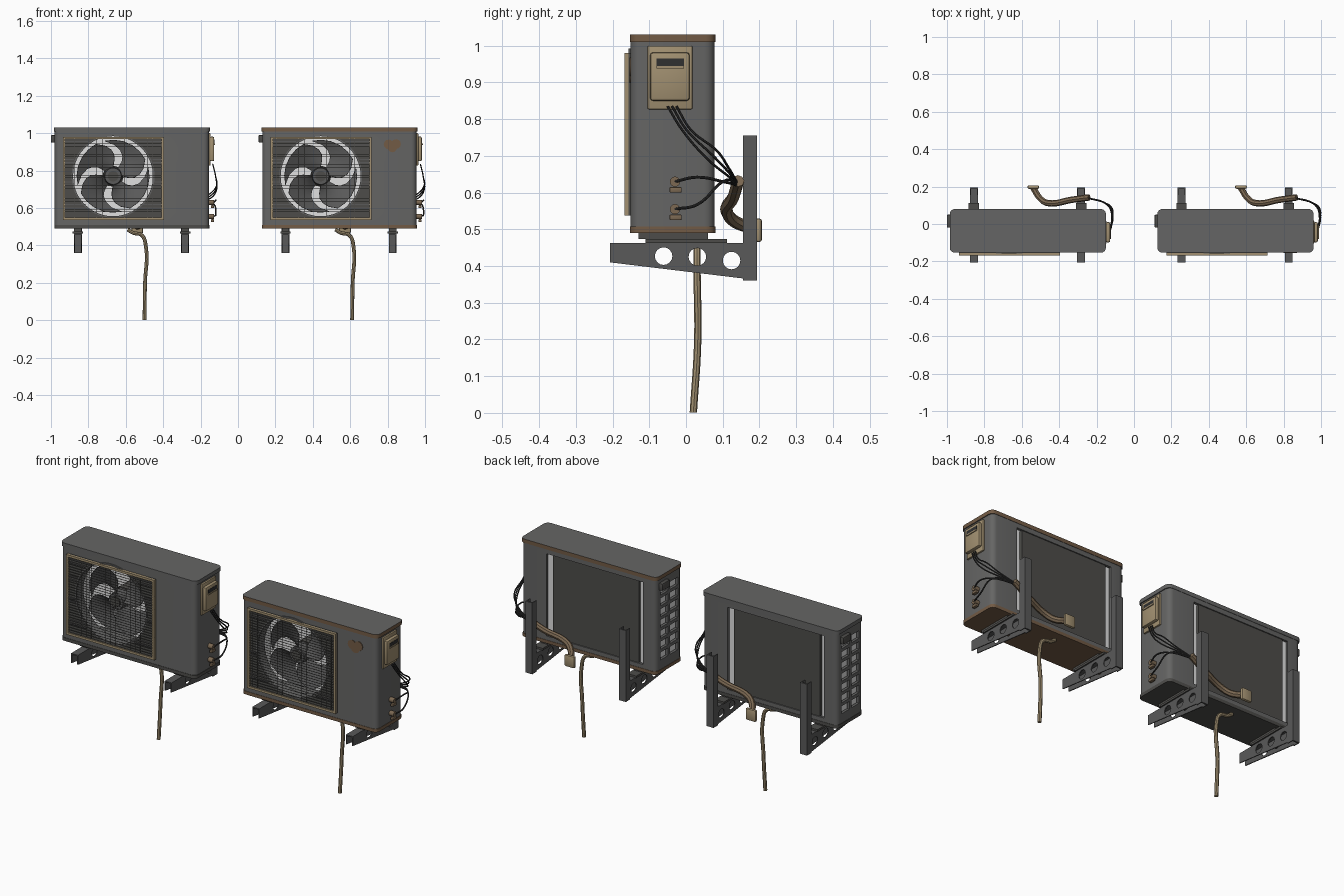
import bpy, bmesh, math
from mathutils import Matrix, Vector

old = bpy.data.objects.get("Cube")
if old:
    bpy.data.objects.remove(old, do_unlink=True)


def material(name, r, g, b):
    m = bpy.data.materials.new(name)
    m.use_nodes = True
    m.diffuse_color = (r, g, b, 1)
    m.node_tree.nodes["Principled BSDF"].inputs["Base Color"].default_value = (r, g, b, 1)
    return m


CASE = material("casing grey", .13, .13, .128)
DARK = material("dark panel grey", .075, .073, .068)
STEEL = material("bracket steel", .1, .1, .1)
TAN = material("aged tan", .36, .28, .165)
RUST = material("rust brown", .17, .105, .06)
COIL = material("pale coil", .75, .75, .75)
WRAP = material("pipe wrap", .2, .14, .085)
BLACK = material("black rubber", .03, .03, .03)

made = []
shift = 0.0


def finish(name, bm, mat):
    me = bpy.data.meshes.new(name)
    bmesh.ops.recalc_face_normals(bm, faces=bm.faces)
    bm.to_mesh(me)
    bm.free()
    me.materials.append(mat)
    ob = bpy.data.objects.new(name, me)
    bpy.context.collection.objects.link(ob)
    ob.location.x = shift
    made.append(ob)
    return ob


def add_box(bm, x, y, z):
    mat = Matrix.Translation([sum(r) / 2 for r in (x, y, z)]) @ Matrix.Diagonal(
        [abs(r[1] - r[0]) for r in (x, y, z)] + [1])
    return bmesh.ops.create_cube(bm, size=1, matrix=mat)["verts"]


def boxes(name, mat, *ranges, bevel=0, axis=None):
    """Join boxes given as (x, y, z) ranges; bevel all edges or those along one axis."""
    bm = bmesh.new()
    for r in ranges:
        add_box(bm, *r)
    if bevel:
        edges = [e for e in bm.edges if axis is None or
                 abs((e.verts[0].co - e.verts[1].co).normalized()[axis]) > .9]
        bmesh.ops.bevel(bm, geom=edges, offset=bevel, segments=4 if axis == 2 else 2,
                        affect='EDGES', profile=.5)
    return finish(name, bm, mat)


def cylinder(name, mat, c, r, depth, axis='Y', r2=None, sides=40):
    bm = bmesh.new()
    rot = Matrix.Rotation(math.pi / 2, 4, 'X' if axis == 'Y' else 'Y')
    bmesh.ops.create_cone(bm, cap_ends=True, segments=sides, radius1=r,
                          radius2=r if r2 is None else r2, depth=depth,
                          matrix=Matrix.Translation(c) @ rot)
    return finish(name, bm, mat)


def prism(name, mat, profile, x):
    """Extrude a (y, z) profile along x."""
    bm = bmesh.new()
    f = bm.faces.new([bm.verts.new((x[0], y, z)) for y, z in profile])
    ext = bmesh.ops.extrude_face_region(bm, geom=[f])["geom"]
    bmesh.ops.translate(bm, vec=(x[1] - x[0], 0, 0),
                        verts=[v for v in ext if isinstance(v, bmesh.types.BMVert)])
    return finish(name, bm, mat)


def bake(ob):
    bpy.context.view_layer.update()
    me = bpy.data.meshes.new_from_object(ob.evaluated_get(bpy.context.evaluated_depsgraph_get()))
    ob.modifiers.clear()
    return me


def cut(ob, *cutters):
    for c in cutters:
        mod = ob.modifiers.new("cut", 'BOOLEAN')
        mod.operation, mod.solver, mod.object = 'DIFFERENCE', 'EXACT', c
    ob.data = bake(ob)
    for c in cutters:
        made.remove(c)
        bpy.data.objects.remove(c, do_unlink=True)


def tube(name, mat, r, pts):
    cu = bpy.data.curves.new(name, 'CURVE')
    cu.dimensions, cu.bevel_depth, cu.bevel_resolution = '3D', r, 2
    cu.use_fill_caps, cu.resolution_u = True, 6
    sp = cu.splines.new('BEZIER')
    sp.bezier_points.add(len(pts) - 1)
    for p, co in zip(sp.bezier_points, pts):
        p.co = co
        p.handle_left_type = p.handle_right_type = 'AUTO'
    tmp = bpy.data.objects.new(name + "_path", cu)
    bpy.context.collection.objects.link(tmp)
    me = bake(tmp)
    bpy.data.objects.remove(tmp, do_unlink=True)
    ob = bpy.data.objects.new(name, me)
    if not me.materials:
        me.materials.append(mat)
    else:
        me.materials[0] = mat
    bpy.context.collection.objects.link(ob)
    ob.location.x = shift
    made.append(ob)


FX, FZ, FR = -.668, .77, .214    # fan centre and opening radius


def casing(rusty):
    body = boxes("casing", CASE, ((-.98, -.155), (-.151, .078), (.495, 1.012)), bevel=.028, axis=2)
    slots = [((-1, -.95), (y - .034, y + .034), (.56 + i * .06, .602 + i * .06))
             for y in (-.08, .005) for i in range(7)]
    cut(body, boxes("cavity", CASE, ((-.965, -.17), (-.138, .064), (.51, 1))),
        cylinder("mouth_cutter", CASE, (FX, -.15, FZ), FR, .1),
        boxes("back_cutter", CASE, ((-.9, -.31), (.05, .1), (.53, .985))),
        boxes("slot_cutter", CASE, *slots))
    lid = boxes("lid", CASE, ((-.985, -.15), (-.153, .08), (1.01, 1.031)), bevel=.026, axis=2)
    base = boxes("base_pan", DARK, ((-.982, -.153), (-.153, .08), (.49, .508)), bevel=.026, axis=2)
    if rusty:
        base.data.materials[0] = RUST
        lid.data.materials.append(RUST)
        for f in lid.data.polygons:
            f.material_index = int(abs(f.normal.z) < .5)
        # rust blotch on the front
        for dx, dz, r in ((-.02, .01, .026), (.02, .012, .026), (0, -.006, .026)):
            cylinder("rust_blotch", RUST, (-.285 + dx, -.152 - dx * .02, .93 + dz), r, .004, sides=12)
    # coil behind the back opening and the side slots
    boxes("coil", COIL, ((-.96, -.3), (.046, .056), (.512, .998)),
          ((-.955, -.942), (-.13, .05), (.512, .998)))
    boxes("back_panel", DARK, ((-.872, -.345), (.054, .072), (.53, .985)))
    boxes("end_handle", DARK, ((-1, -.975), (-.02, .05), (.95, .99)), bevel=.005)


def grille():
    x0, x1, z0, z1 = -.936, -.396, .537, .98
    plate = boxes("grille_backing", DARK, ((x0, x1), (-.156, -.15), (z0, z1)))
    cut(plate, cylinder("plate_cutter", DARK, (FX, -.15, FZ), FR, .1))
    t, y = .012, (-.168, -.15)
    boxes("grille_frame", TAN, ((x0, x1), y, (z0, z0 + t)), ((x0, x1), y, (z1 - t, z1)),
          ((x0, x0 + t), y, (z0, z1)), ((x1 - t, x1), y, (z0, z1)))
    # horizontal ribs that stop at the round mouth
    ribs = []
    for z in (.608, .73, .85, .945):
        w = math.sqrt(max(FR ** 2 - (z - FZ) ** 2, 0)) + .008
        for h in (-.011, .007):
            for a, b in ((x0 + t, FX - w), (FX + w, x1 - t)):
                ribs.append(((a, b), (-.162, -.154), (z + h, z + h + .006)))
    boxes("grille_ribs", STEEL, *ribs)
    # fine wire mesh
    wires = [((x0, x1), (-.166, -.162), (z0 + .014 * i, z0 + .014 * i + .0012)) for i in range(1, 31)]
    wires += [((x0 + .03 * i, x0 + .03 * i + .001), (-.163, -.162), (z0, z1)) for i in range(1, 18)]
    boxes("grille_mesh", DARK, *wires)
    ring = cylinder("fan_shroud", CASE, (FX, -.125, FZ), FR + .008, .064, sides=48)
    cut(ring, cylinder("ring_cutter", CASE, (FX, -.125, FZ), FR, .1, sides=48))


def fan():
    # swept, twisted blades
    bm = bmesh.new()
    n, m = 7, 6
    for k in range(4):
        grid = []
        for i in range(n):
            t = i / (n - 1)
            r = .04 + .155 * t
            row = []
            for j in range(m):
                s = j / (m - 1)
                a = k * math.pi / 2 + .5 * t + math.radians(58 + 18 * t) * s - .3 * math.sin(3.1 * t)
                row.append(bm.verts.new((FX + r * math.cos(a), -.105 + .05 * s, FZ + r * math.sin(a))))
            grid.append(row)
        for i in range(n - 1):
            for j in range(m - 1):
                bm.faces.new((grid[i][j], grid[i + 1][j], grid[i + 1][j + 1], grid[i][j + 1]))
    blades = finish("fan_blades", bm, STEEL)
    blades.modifiers.new("thickness", 'SOLIDIFY').thickness = .003
    blades.data = bake(blades)
    cylinder("fan_hub", STEEL, (FX, -.085, FZ), .05, .06, r2=.044)
    cylinder("fan_hub_cap", DARK, (FX, -.118, FZ), .028, .01)
    cylinder("fan_motor", DARK, (FX, -.005, FZ), .055, .1)


def bracket(x):
    w, t = .021, .005
    arm = ((-.207, .462), (.19, .462), (.19, .362), (-.207, .41))
    for side in (x - w, x + w - t):
        plate = prism("bracket_arm", STEEL, arm, (side, side + t))
        cut(plate, *[cylinder("hole_cutter", STEEL, (x, y, z), .024, .2, axis='X', sides=16)
                     for y, z in ((-.061, .427), (.031, .425), (.124, .415))])
    boxes("bracket_top", STEEL, ((x - w, x + w), (-.207, .19), (.457, .463)))
    boxes("bracket_upright", STEEL, ((x - w, x + w), (.186, .194), (.36, .755)),
          ((x - w, x - w + t), (.155, .19), (.36, .755)),
          ((x + w - t, x + w), (.155, .19), (.36, .755)))
    boxes("mounting_foot", DARK, ((x - .028, x + .028), (-.11, .112), (.463, .474)),
          ((x - .02, x + .02), (-.13, .06), (.474, .492)))


def services():
    # service cover with a grip recess on the end wall
    boxes("service_cover_base", TAN, ((-.16, -.146), (-.105, .018), (.827, 1.0)), bevel=.004)
    boxes("service_cover", TAN, ((-.15, -.127), (-.098, .01), (.85, .982)), bevel=.008)
    boxes("cover_grip", BLACK, ((-.13, -.1255), (-.08, -.005), (.945, .965)))
    boxes("cover_lip", TAN, ((-.13, -.122), (-.08, -.005), (.938, .945)))
    for z in (.63, .555):
        cylinder("valve", WRAP, (-.145, -.03, z), .014, .035, axis='X', sides=12)
        boxes("valve_nut", WRAP, ((-.145, -.128), (-.045, -.012), (z - .03, z - .015)), bevel=.003)
    for i in range(3):
        d = .012 * i
        tube("cable", BLACK, .0035, [(-.135, -.05 + d, .835), (-.12, -.01 + d, .77),
                                     (-.117, .06 + d, .69 + d), (-.16, .115, .645 + d), (-.25, .14, .625)])
    for z in (.63, .555):
        tube("valve_line", BLACK, .004, [(-.13, -.03, z), (-.118, .03, z + .012),
                                         (-.14, .1, .63), (-.25, .14, .62)])
    # wrapped pipe run into the wall
    tube("wrapped_pipe", WRAP, .017, [(-.24, .142, .632), (-.33, .13, .59), (-.46, .112, .545),
                                      (-.5, .135, .52), (-.54, .195, .5)])
    boxes("wall_collar", TAN, ((-.57, -.507), (.188, .207), (.465, .53)), bevel=.008)
    # drain hose
    tube("drain_hose", TAN, .01, [(-.59, .03, .485), (-.56, .03, .467), (-.515, .03, .455),
                                  (-.492, .03, .39), (-.497, .032, .2), (-.5, .02, .001)])


for shift, rusty in ((0, False), (1.11, True)):
    casing(rusty)
    grille()
    fan()
    for bx in (-.856, -.283):
        bracket(bx)
    services()

bpy.ops.object.select_all(action='DESELECT')
for ob in made:
    ob.select_set(True)
bpy.context.view_layer.objects.active = made[0]
bpy.ops.object.shade_smooth_by_angle(angle=math.radians(35))
